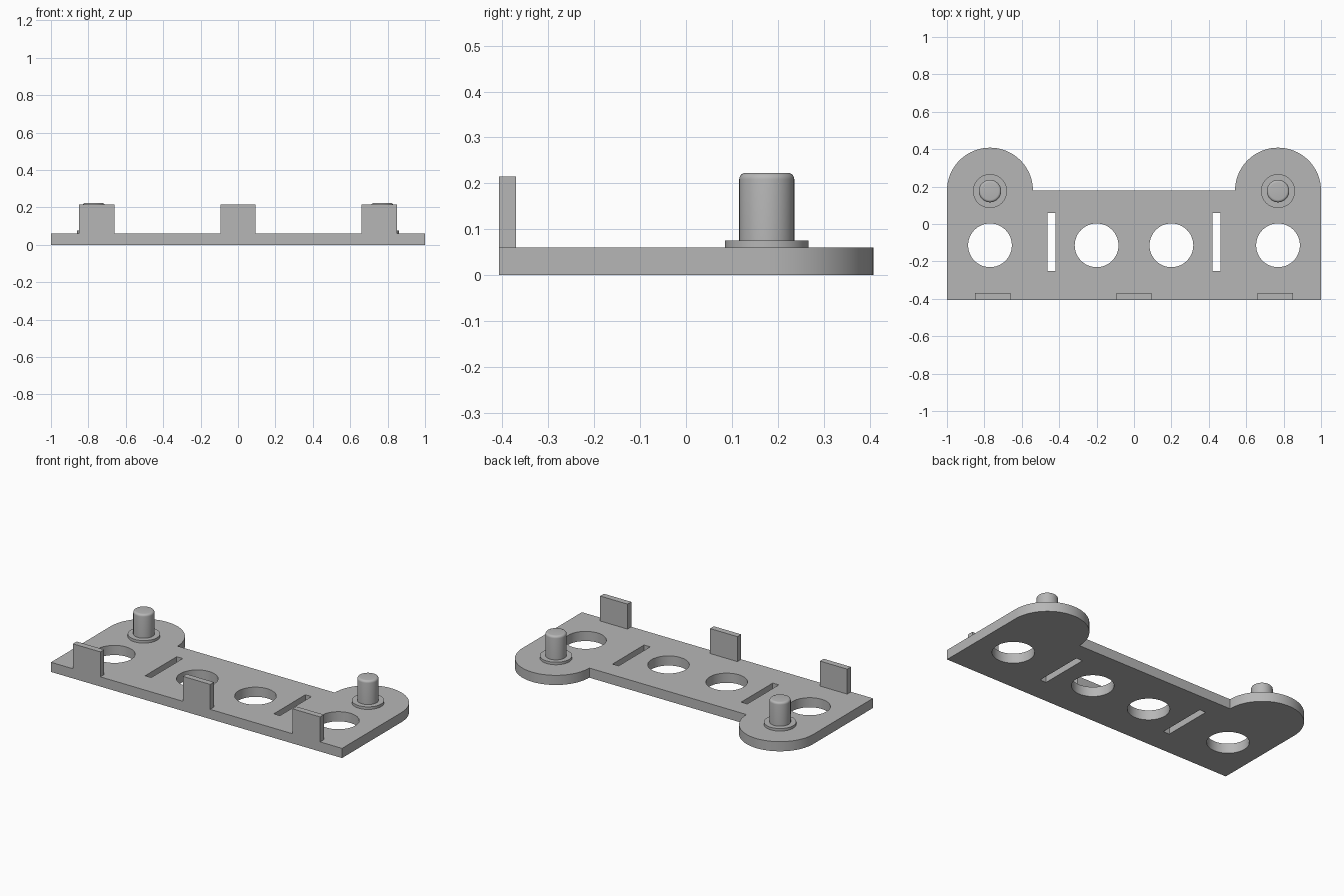
import bpy, bmesh, math

if "Cube" in bpy.data.objects:
    bpy.data.objects.remove(bpy.data.objects["Cube"])

grey = bpy.data.materials.new("light_grey")
grey.use_nodes = True
colour = (0.47, 0.47, 0.47, 1)
grey.diffuse_color = colour
grey.node_tree.nodes["Principled BSDF"].inputs["Base Color"].default_value = colour

FRONT, BACK, THICK = -0.407, 0.178, 0.06
LOBE_X, LOBE_R = 0.77, 0.23


def arc(cx, cy, r, start, end, n):
    angles = [math.radians(start + (end - start) * i / n) for i in range(n + 1)]
    return [(cx + r * math.cos(a), cy + r * math.sin(a)) for a in angles]


def rect(x0, x1, y0, y1):
    return [(x0, y0), (x1, y0), (x1, y1), (x0, y1)]


def finish(obj):
    obj.data.materials.clear()
    obj.data.materials.append(grey)
    bpy.ops.object.select_all(action='DESELECT')
    obj.select_set(True)
    bpy.context.view_layer.objects.active = obj
    bpy.ops.object.shade_smooth_by_angle(angle=math.radians(30))


def plate(name, loops, z0, z1):
    """Extrude a flat outline; further loops become holes."""
    curve = bpy.data.curves.new(name, 'CURVE')
    curve.dimensions, curve.fill_mode = '2D', 'BOTH'
    curve.extrude = (z1 - z0) / 2
    for loop in loops:
        spline = curve.splines.new('POLY')
        spline.points.add(len(loop) - 1)
        for point, (x, y) in zip(spline.points, loop):
            point.co = (x, y, 0, 1)
        spline.use_cyclic_u = True
    obj = bpy.data.objects.new(name, curve)
    bpy.context.collection.objects.link(obj)
    bpy.ops.object.select_all(action='DESELECT')
    obj.select_set(True)
    bpy.context.view_layer.objects.active = obj
    bpy.ops.object.convert(target='MESH')
    obj = bpy.context.object
    bm = bmesh.new()
    bm.from_mesh(obj.data)
    bmesh.ops.translate(bm, verts=bm.verts, vec=(0, 0, (z0 + z1) / 2))
    bmesh.ops.remove_doubles(bm, verts=bm.verts, dist=1e-5)
    bmesh.ops.recalc_face_normals(bm, faces=bm.faces)
    bm.to_mesh(obj.data)
    bm.free()
    finish(obj)


def lathe(name, profile, x, y, n=48):
    """Revolve a radius/height profile about a vertical axis."""
    bm = bmesh.new()
    rings = [[bm.verts.new((px, py, z)) for px, py in arc(x, y, r, 0, 360, n)[:-1]]
             for r, z in profile]
    for low, high in zip(rings, rings[1:]):
        for i in range(n):
            j = (i + 1) % n
            bm.faces.new((low[i], low[j], high[j], high[i]))
    bm.faces.new(rings[0][::-1])
    bm.faces.new(rings[-1])
    mesh = bpy.data.meshes.new(name)
    bm.to_mesh(mesh)
    bm.free()
    obj = bpy.data.objects.new(name, mesh)
    bpy.context.collection.objects.link(obj)
    finish(obj)


# Base plate with two rounded lobes, round holes and slots
outline = [(-1, FRONT), (1, FRONT)]
outline += arc(LOBE_X, BACK, LOBE_R, 0, 180, 40)
outline += arc(-LOBE_X, BACK, LOBE_R, 0, 180, 40)
holes = [arc(x, -0.114, 0.117, 0, 360, 48)[:-1] for x in (-0.77, -0.2, 0.2, 0.77)]
slots = [rect(x - 0.021, x + 0.021, -0.25, 0.06) for x in (-0.442, 0.442)]
plate("base_plate", [outline] + holes + slots, 0, THICK)

# Upright tabs along the front edge
for name, x in (("right_tab", -0.755), ("middle_tab", 0), ("left_tab", 0.755)):
    plate(name, [rect(x - 0.094, x + 0.094, FRONT, -0.37)], THICK, 0.215)

# Flanged pins with rounded tops
PIN_R, PIN_TOP, ROUND = 0.06, 0.223, 0.014
pin = [(0.091, THICK), (0.091, 0.076), (PIN_R, 0.076)]
pin += arc(PIN_R - ROUND, PIN_TOP - ROUND, ROUND, 0, 90, 5)
for side, x in (("right", -LOBE_X), ("left", LOBE_X)):
    lathe(side + "_pin", pin, x, 0.176)
